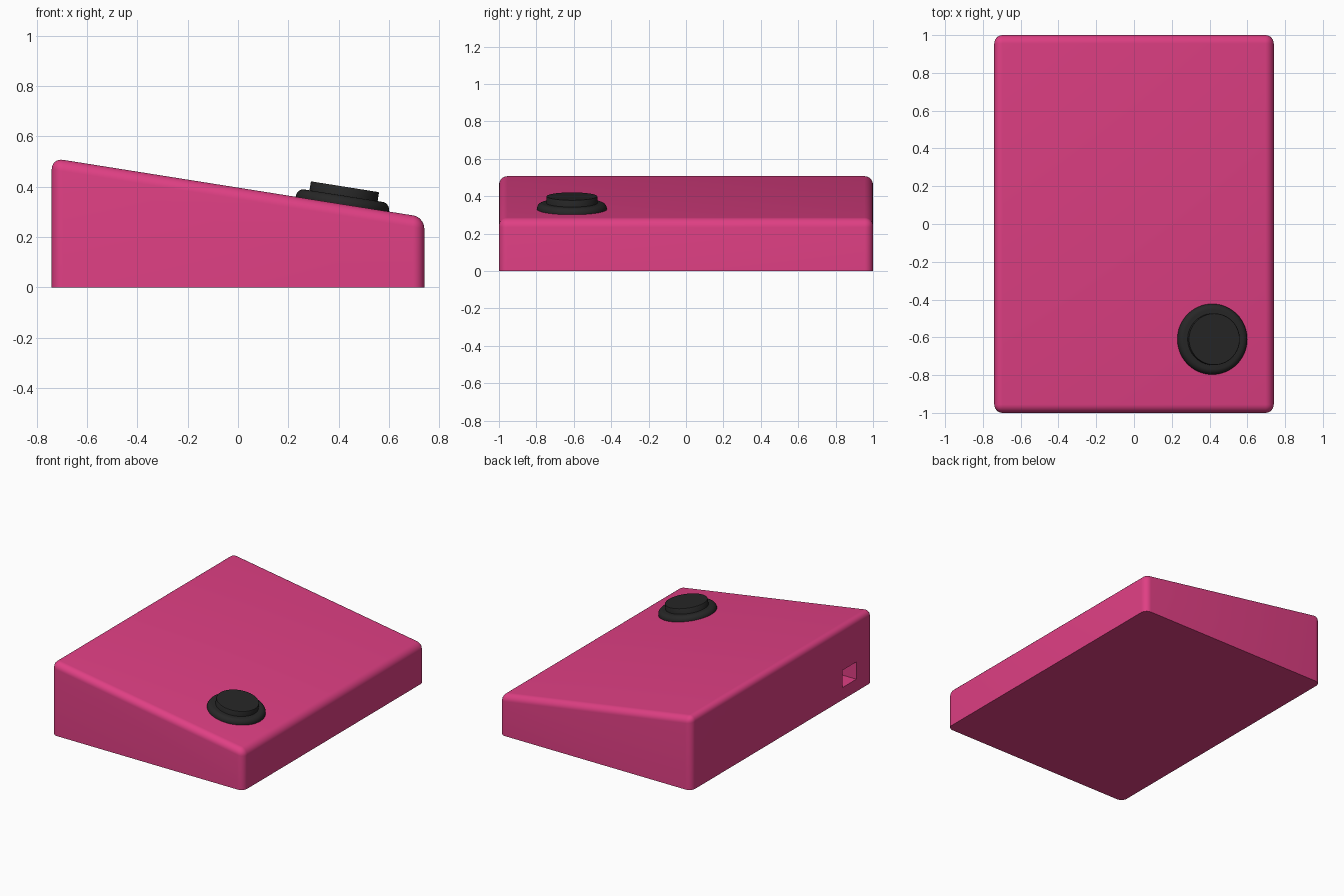
import bpy, bmesh, math
from mathutils import Matrix, Vector

if "Cube" in bpy.data.objects:
    bpy.data.objects.remove(bpy.data.objects["Cube"])

TILT = math.radians(9.02)
HX, HY, ZMID = 0.74, 1.0, 0.396


def material(name, rgb):
    m = bpy.data.materials.new(name)
    m.diffuse_color = (*rgb, 1)
    m.use_nodes = True
    m.node_tree.nodes["Principled BSDF"].inputs["Base Color"].default_value = m.diffuse_color
    return m


def make_object(name, bm, mat):
    bmesh.ops.recalc_face_normals(bm, faces=bm.faces)
    mesh = bpy.data.meshes.new(name)
    bm.to_mesh(mesh)
    bm.free()
    mesh.materials.append(mat)
    ob = bpy.data.objects.new(name, mesh)
    bpy.context.collection.objects.link(ob)
    return ob


def select_only(ob):
    bpy.ops.object.select_all(action='DESELECT')
    ob.select_set(True)
    bpy.context.view_layer.objects.active = ob


def smooth(ob):
    select_only(ob)
    bpy.ops.object.shade_smooth_by_angle(angle=math.radians(35))


def lathe(name, profile, mat, steps=64):
    """Spin an (r, z) profile that starts and ends on the axis."""
    bm = bmesh.new()
    verts = [bm.verts.new((r, 0, z)) for r, z in profile]
    edges = [bm.edges.new(p) for p in zip(verts, verts[1:])]
    bmesh.ops.spin(bm, geom=verts + edges, cent=(0, 0, 0), axis=(0, 0, 1),
                   angle=math.tau, steps=steps, use_duplicate=False)
    bmesh.ops.remove_doubles(bm, verts=bm.verts, dist=1e-5)
    ob = make_object(name, bm, mat)
    smooth(ob)
    return ob


pink = material("pink_plastic", (0.74, 0.05, 0.23))
black = material("black_plastic", (0.02, 0.02, 0.02))

# Wedge case: box with sloped top, every edge rounded except around the base
bm = bmesh.new()
bmesh.ops.create_cube(bm, size=2)
for v in bm.verts:
    x = v.co.x * HX
    z = ZMID - x * math.tan(TILT) if v.co.z > 0 else 0
    v.co = (x, v.co.y * HY, z)
rounded = [e for e in bm.edges if max(v.co.z for v in e.verts) > 0.01]
bmesh.ops.bevel(bm, geom=rounded, offset=0.045, offset_type='OFFSET',
                segments=8, profile=0.5, affect='EDGES')
case = make_object("case", bm, pink)

# Cable port cut into the tall left side
bm = bmesh.new()
bmesh.ops.create_cube(bm, size=1, matrix=Matrix.Translation((-HX + 0.05, -0.745, 0.146))
                      @ Matrix.Diagonal((0.4, 0.15, 0.12, 1)))
cutter = make_object("port_cutter", bm, pink)
cutter.hide_render = True
cut = case.modifiers.new("port", 'BOOLEAN')
cut.operation = 'DIFFERENCE'
cut.solver = 'EXACT'
cut.object = cutter
select_only(case)
bpy.ops.object.modifier_apply(modifier=cut.name)
bpy.data.objects.remove(cutter)
smooth(case)

# Button flange with rounded shoulder, and the cap standing on it
R, H, r = 0.187, 0.034, 0.03
shoulder = [(R - r + r * math.cos(a), H - r + r * math.sin(a))
            for a in (math.pi / 2 * i / 8 for i in range(9))]
flange = lathe("button_flange", [(0, -0.02), (R, -0.02)] + shoulder + [(0, H)], black)
cap = lathe("button_cap", [(0, 0.01), (0.137, 0.01), (0.137, 0.067),
                           (0.135, 0.07), (0, 0.07)], black)
bx = 0.414
place = Matrix.Translation(Vector((bx, -0.61, ZMID - bx * math.tan(TILT)))) \
    @ Matrix.Rotation(TILT, 4, 'Y')
for ob in (flange, cap):
    ob.matrix_world = place
